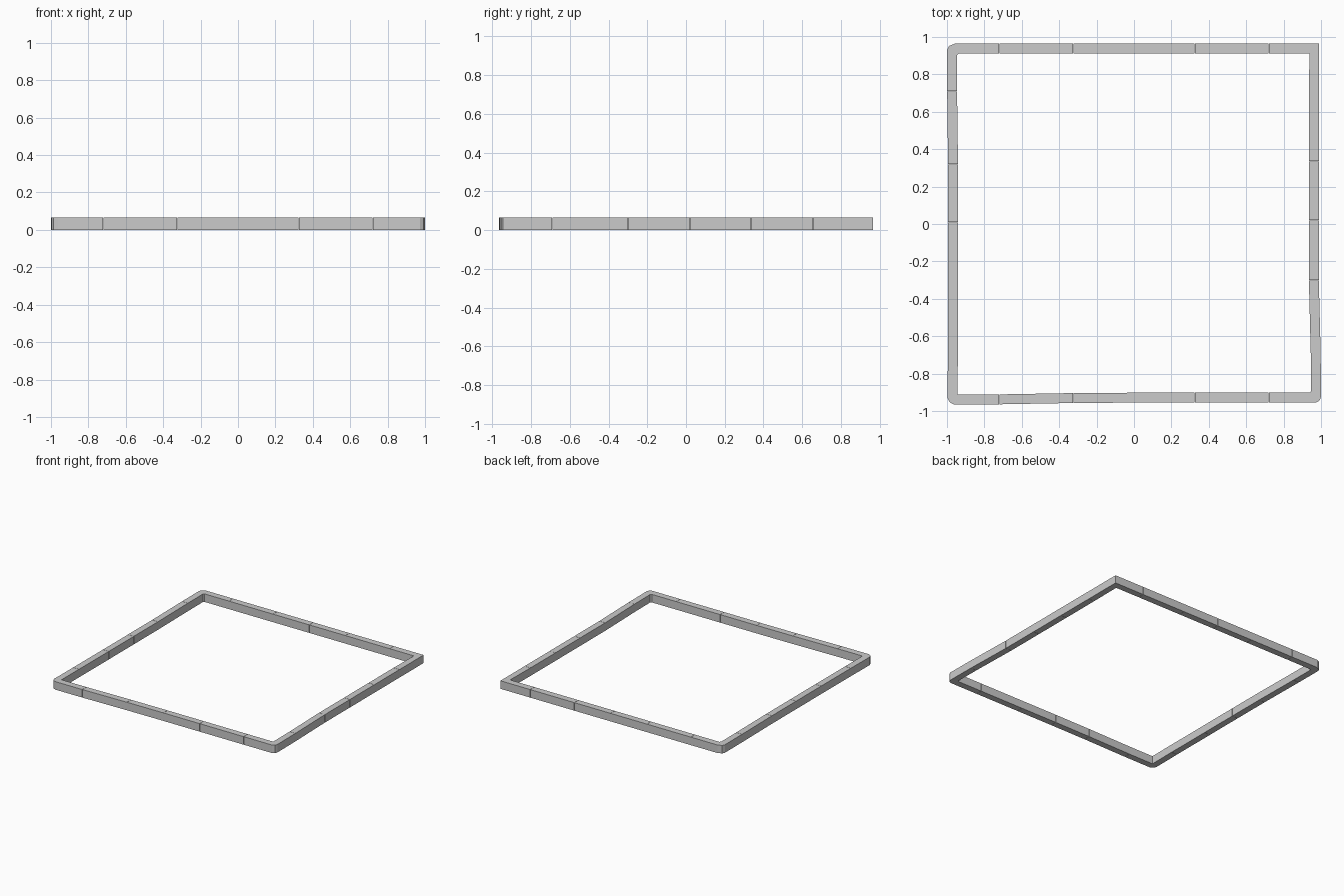
import bpy, bmesh

if "Cube" in bpy.data.objects:
    bpy.data.objects.remove(bpy.data.objects["Cube"])

HEIGHT = 0.065
WIDTH = 0.053
GAP = 0.001  # half the hairline joint between neighbouring sections


def prism(name, outline):
    """Solid section with a flat outline seen from above."""
    bm = bmesh.new()
    face = bm.faces.new([bm.verts.new((x, y, 0)) for x, y in outline])
    top = bmesh.ops.extrude_face_region(bm, geom=[face])["geom"]
    bmesh.ops.translate(bm, vec=(0, 0, HEIGHT),
                        verts=[v for v in top if isinstance(v, bmesh.types.BMVert)])
    bmesh.ops.recalc_face_normals(bm, faces=bm.faces)
    mesh = bpy.data.meshes.new(name)
    bm.to_mesh(mesh)
    bm.free()
    bpy.context.collection.objects.link(bpy.data.objects.new(name, mesh))


# Joints of each side, clockwise: axis along the side, outward sign,
# then (position along the side, outer edge distance)
SIDES = {
    "back": (0, 1, [(-0.72, .965), (-0.325, .965), (0, .965), (0.325, .965), (0.72, .965)]),
    "right": (1, 1, [(0.655, .988), (0.335, .988), (0.02, .988), (-0.3, .988), (-0.69, .998)]),
    "front": (0, -1, [(0.72, .955), (0.325, .955), (0, .955), (-0.325, .957), (-0.72, .964)]),
    "left": (1, -1, [(-0.69, .995), (-0.31, .994), (0.01, .994), (0.32, .994), (0.71, .999)]),
}

# Corner after each side: outer points in order, inner points in order
CORNERS = {
    "back": ([(.988, .965)], [(.938, .912)]),
    "right": ([(1, -.925), (.992, -.944), (.972, -.955)], [(.947, -.894), (.938, -.902)]),
    "front": ([(-.962, -.965), (-.987, -.952), (-.997, -.93)], [(-.943, -.912)]),
    "left": ([(-1, .93), (-.99, .951), (-.957, .965)], [(-.947, .902), (-.937, .912)]),
}


def joint(side, index, shift):
    """Outer and inner point of a joint, nudged along the side."""
    axis, sign, joints = SIDES[side]
    pos, dist = joints[index]
    step = joints[1][0] - joints[0][0]
    pos += shift if step > 0 else -shift
    pts = [(pos, sign * d) for d in (dist, dist - WIDTH)]
    return pts if axis == 0 else [(y, x) for x, y in pts]


order = list(SIDES)
for n, side in enumerate(order):
    # straight wall sections
    for i in range(4):
        a, b = joint(side, i, GAP), joint(side, i + 1, -GAP)
        prism(f"{side}_rail_{i + 1}", [a[0], b[0], b[1], a[1]])
    # corner section joining to the next side
    a = joint(side, 4, GAP)
    b = joint(order[(n + 1) % 4], 0, -GAP)
    outer, inner = CORNERS[side]
    prism(f"{side}_corner", [a[0], *outer, b[0], b[1], *reversed(inner), a[1]])
